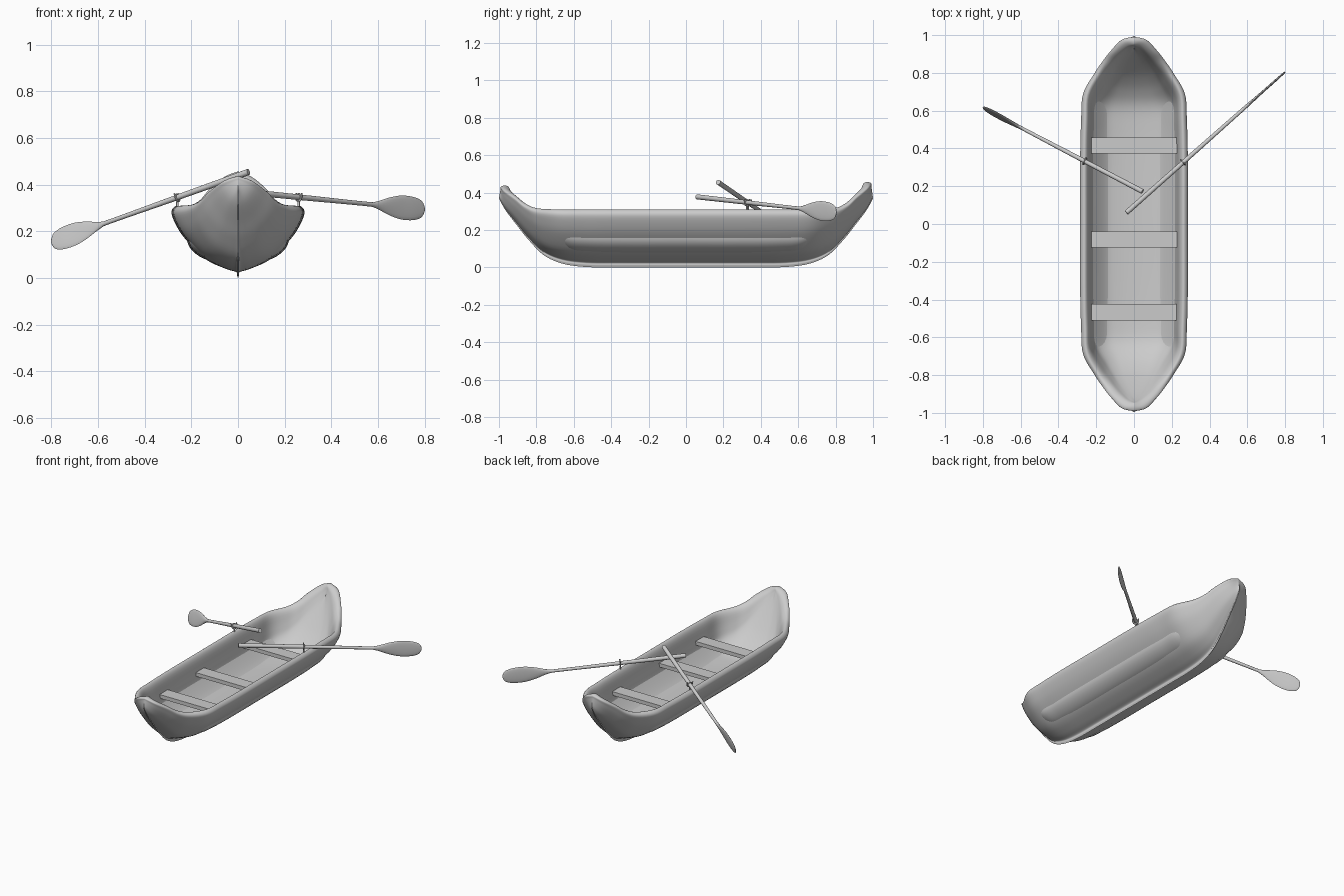
import bpy, bmesh, math
from mathutils import Vector, Matrix

if "Cube" in bpy.data.objects:
    bpy.data.objects.remove(bpy.data.objects["Cube"])


def spline(rows, n):
    """Catmull-Rom interpolation through rows of numbers."""
    out = []
    for i in range(len(rows) - 1):
        a, b = rows[max(i - 1, 0)], rows[i]
        c, d = rows[i + 1], rows[min(i + 2, len(rows) - 1)]
        for k in range(n):
            t = k / n
            out.append([q + 0.5 * t * (r - p + t * (2 * p - 5 * q + 4 * r - s + t * (3 * (q - r) + s - p)))
                        for p, q, r, s in zip(a, b, c, d)])
    out.append(list(rows[-1]))
    return out


def finish(bm, name, angle=40):
    bmesh.ops.remove_doubles(bm, verts=bm.verts, dist=0.0002)
    bmesh.ops.recalc_face_normals(bm, faces=bm.faces)
    me = bpy.data.meshes.new(name)
    bm.to_mesh(me)
    bm.free()
    ob = bpy.data.objects.new(name, me)
    bpy.context.collection.objects.link(ob)
    bpy.ops.object.select_all(action='DESELECT')
    ob.select_set(True)
    bpy.context.view_layer.objects.active = ob
    bpy.ops.object.shade_smooth_by_angle(angle=math.radians(angle))
    return ob


def loft(rings, name, cap=False, angle=40):
    bm = bmesh.new()
    vs = [[bm.verts.new(p) for p in r] for r in rings]
    n = len(vs[0])
    for a, b in zip(vs, vs[1:]):
        for i in range(n):
            bm.faces.new((a[i], a[(i + 1) % n], b[(i + 1) % n], b[i]))
    if cap:
        bm.faces.new(vs[0])
        bm.faces.new(vs[-1])
    return finish(bm, name, angle)


# hull stations: outer width, rim y, rim z, keel y, keel z, inner width, inner rim y, floor y, floor z
STATIONS = [
    (.285, 0, .31, 0, 0, .24, 0, 0, .065),
    (.285, .35, .31, .35, 0, .24, .35, .33, .065),
    (.28, .55, .31, .53, .002, .236, .55, .50, .068),
    (.27, .69, .31, .66, .02, .228, .68, .62, .08),
    (.21, .80, .317, .76, .065, .17, .79, .70, .12),
    (.165, .865, .345, .84, .145, .125, .85, .77, .18),
    (.125, .915, .39, .90, .22, .085, .90, .83, .25),
    (.065, .975, .437, .965, .305, .035, .945, .89, .33),
    (0, .988, .457, 1.0, .37, 0, .952, .93, .39)]
OUTER = [(0, 0), (.016, .04), (.03, .085), (.2, .135), (.5, .27), (.8, .55), (.945, .76), (1, .92)]
INNER = [(1, .89), (.935, .55), (.86, .27), (.62, .08), (.3, .015), (0, 0)]


def front_row(r):
    w, yr, zr, yk, zk, wi, yi, yf, zf = r
    return (w, -yr, zr - .13 * (zr - .31), -yk, zk, wi, -yi, -yf, zf)


def section(r):
    w, yr, zr, yk, zk, wi, yi, yf, zf = r
    pts = [(w * f, yk + (yr - yk) * g, zk + (zr - zk) * g) for f, g in OUTER]
    pts.append(((w + wi) / 2, (yr + yi) / 2, zr))
    pts += [(wi * f, yf + (yi - yf) * g, zf + (zr - zf) * g) for f, g in INNER]
    half = [(max(p[0], 0), p[1], p[2]) for p in spline(pts, 4)]
    return half + [(-x, y, z) for x, y, z in half[-2:0:-1]]


rows = [front_row(r) for r in STATIONS[:0:-1]] + STATIONS
loft([section(r) for r in spline(rows, 5)], "hull", angle=50)

# seats
for i, y in enumerate((.416, -.082, -.467)):
    bm = bmesh.new()
    bmesh.ops.create_cube(bm, size=1, matrix=Matrix.Translation((.002, y, .203))
                          @ Matrix.Diagonal((.455, .086, .025, 1)))
    finish(bm, "seat_%d" % (i + 1), 30)

# oar profile: fraction of length, half width, half thickness
OAR = [(0, .0135, .0135), (.35, .012, .012), (.69, .0095, .0095), (.75, .014, .009), (.82, .038, .007),
       (.88, .051, .006), (.94, .05, .006), (.98, .038, .005), (.995, .02, .004), (1, .004, .002)]


def tube(name, pts, r):
    cu = bpy.data.curves.new(name, 'CURVE')
    cu.dimensions = '3D'
    cu.bevel_depth = r
    cu.bevel_resolution = 2
    cu.use_fill_caps = True
    sp = cu.splines.new('POLY')
    sp.points.add(len(pts) - 1)
    for p, q in zip(sp.points, pts):
        p.co = (*q, 1)
    bpy.context.collection.objects.link(bpy.data.objects.new(name, cu))


def oar(side, handle, tip, roll):
    a, b = Vector(handle), Vector(tip)
    ax = (b - a).normalized()
    up = (Vector((0, 0, 1)) - ax * ax.z).normalized()
    flat = ax.cross(up)
    wide = Matrix.Rotation(math.radians(roll), 3, ax) @ up
    thin = ax.cross(wide)
    rings = [[a.lerp(b, t) + wide * (w * math.cos(k * math.pi / 8)) + thin * (h * math.sin(k * math.pi / 8))
              for k in range(16)] for t, w, h in spline(OAR, 4)]
    loft(rings, side + "_oar", cap=True)
    # oarlock: collar, fork and pin where the oar crosses the rim
    sx = .26 if b.x > 0 else -.26
    c = a.lerp(b, (sx - a.x) / (b.x - a.x))
    bpy.ops.mesh.primitive_torus_add(location=c, rotation=ax.to_track_quat('Z', 'Y').to_euler(),
                                     major_radius=.0145, minor_radius=.0035,
                                     major_segments=20, minor_segments=8)
    bpy.context.object.name = side + "_oarlock_collar"
    bpy.ops.object.shade_smooth()
    R = .018
    fork = [c + flat * R + up * .018]
    fork += [c + flat * R * math.cos(k * math.pi / 8) - up * R * math.sin(k * math.pi / 8) for k in range(9)]
    fork += [c - flat * R + up * .018]
    tube(side + "_oarlock_fork", fork, .0035)
    tube(side + "_oarlock_pin", [(c.x, c.y, .295), (c.x, c.y, c.z - R)], .005)


oar("right", (-.04, .06, .377), (.8, .805, .293), 0)
oar("left", (.045, .172, .455), (-.8, .615, .153), 15)
